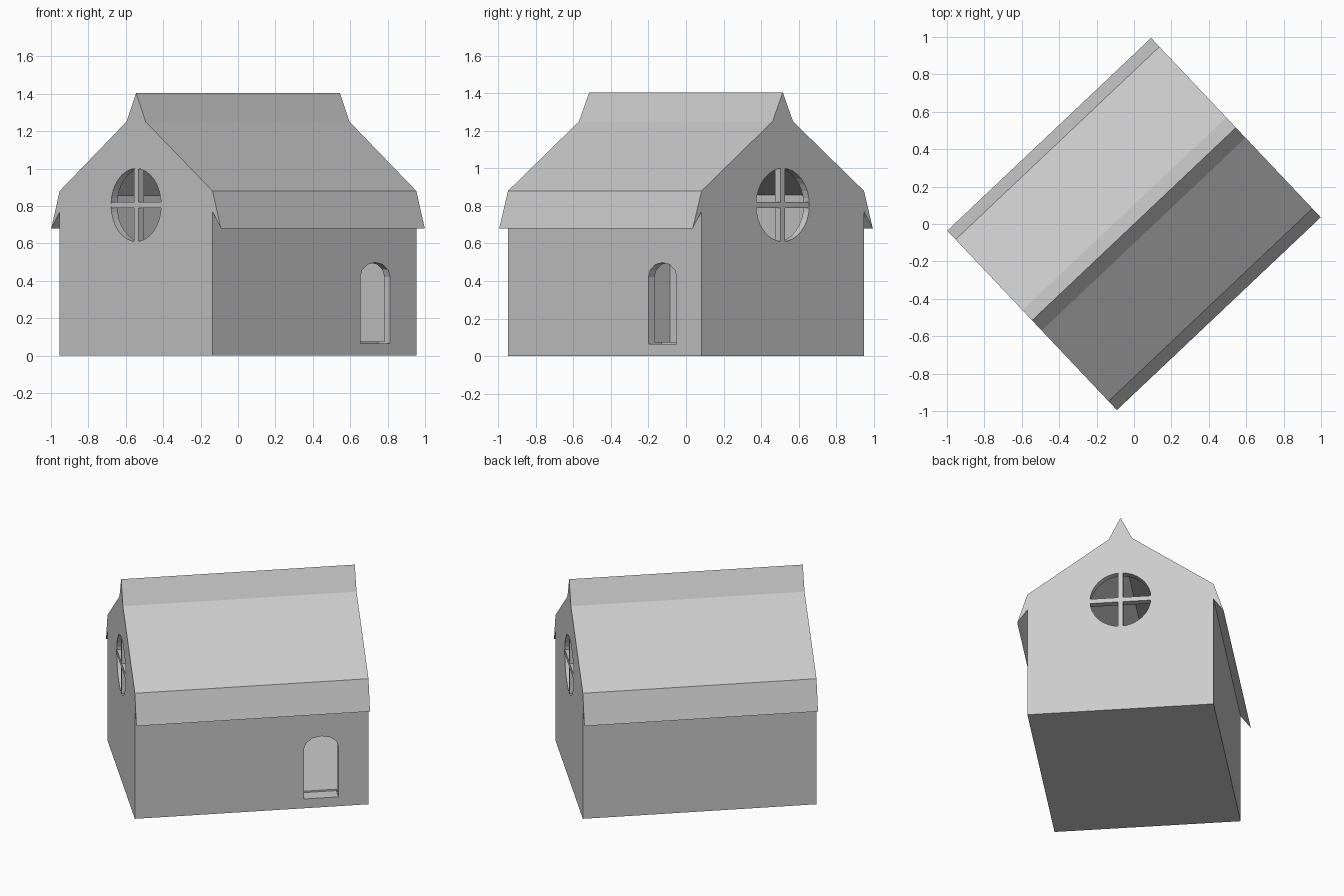
import bpy, bmesh, math
from mathutils import Matrix

if "Cube" in bpy.data.objects:
    bpy.data.objects.remove(bpy.data.objects["Cube"])

ANGLE = math.radians(43.4)            # ridge direction on the ground plane
ROT = Matrix.Rotation(ANGLE, 4, 'Z')
HALF_L, HALF_W, WALL = 0.75, 0.595, 0.045

grey = bpy.data.materials.new("light_grey")
grey.diffuse_color = (0.6, 0.6, 0.6, 1)
grey.use_nodes = True
grey.node_tree.nodes["Principled BSDF"].inputs["Base Color"].default_value = grey.diffuse_color


def prism(name, outline, start, end, axis='X', helper=False):
    """Extrude an outline of (side, z) points along local X or Y."""
    def place(p, d):
        return (d, p[0], p[1]) if axis == 'X' else (p[0], d, p[1])
    bm = bmesh.new()
    a = [bm.verts.new(place(p, start)) for p in outline]
    b = [bm.verts.new(place(p, end)) for p in outline]
    bm.faces.new(a)
    bm.faces.new(b)
    n = len(outline)
    for i in range(n):
        bm.faces.new((a[i], a[(i + 1) % n], b[(i + 1) % n], b[i]))
    bmesh.ops.recalc_face_normals(bm, faces=bm.faces)
    me = bpy.data.meshes.new(name)
    bm.to_mesh(me)
    bm.free()
    me.materials.append(grey)
    ob = bpy.data.objects.new(name, me)
    ob.matrix_world = ROT
    bpy.context.collection.objects.link(ob)
    if helper:
        ob.hide_render = True
        ob.display_type = 'WIRE'
    return ob


def mirrored(half):
    """Close a half outline, listed bottom to top, across the centre."""
    return half + [(-s, z) for s, z in reversed(half) if s > 0]


def cut(target, cutter):
    mod = target.modifiers.new(cutter.name, 'BOOLEAN')
    mod.operation = 'DIFFERENCE'
    mod.solver = 'EXACT'
    mod.object = cutter


# House shell: walls, flared eaves, roof slopes and steep ridge cap
shell = mirrored([(HALF_W, 0), (HALF_W, 0.77), (0.66, 0.68), (HALF_W, 0.88),
                  (0.075, 1.25), (0, 1.405)])
house = prism("house_shell", shell, -HALF_L, HALF_L)

# Hollow room
inner = HALF_W - WALL
room = mirrored([(inner, 0.075), (inner, 0.857), (0.06, 1.205), (0, 1.25)])
cut(house, prism("room_cutter", room, -HALF_L + WALL, HALF_L - WALL, helper=True))

# Round window through both gables
R, WZ = 0.195, 0.805
ring = [(R * math.cos(2 * math.pi * i / 32), WZ + R * math.sin(2 * math.pi * i / 32))
        for i in range(32)]
cut(house, prism("window_cutter", ring, -1, 1, helper=True))

# Arched doorway in one long wall
DX, DW, SPRING = 0.447, 0.11, 0.42
arch = [(DX - DW, 0.065), (DX + DW, 0.065)]
arch += [(DX + DW * math.cos(math.pi * i / 6), SPRING + 0.078 * math.sin(math.pi * i / 6))
         for i in range(7)]
cut(house, prism("door_cutter", arch, -0.75, -0.5, axis='Y', helper=True))

# Crossed window bars in each gable
B = 0.016
for side, label in ((-1, "front"), (1, "back")):
    x0, x1 = side * (HALF_L - WALL), side * (HALF_L - 0.001)
    for name, w, h in (("upright", B, R + 0.005), ("crossbar", R + 0.005, B)):
        bar = [(-w, WZ - h), (w, WZ - h), (w, WZ + h), (-w, WZ + h)]
        prism(f"{label}_window_{name}", bar, x0, x1)
